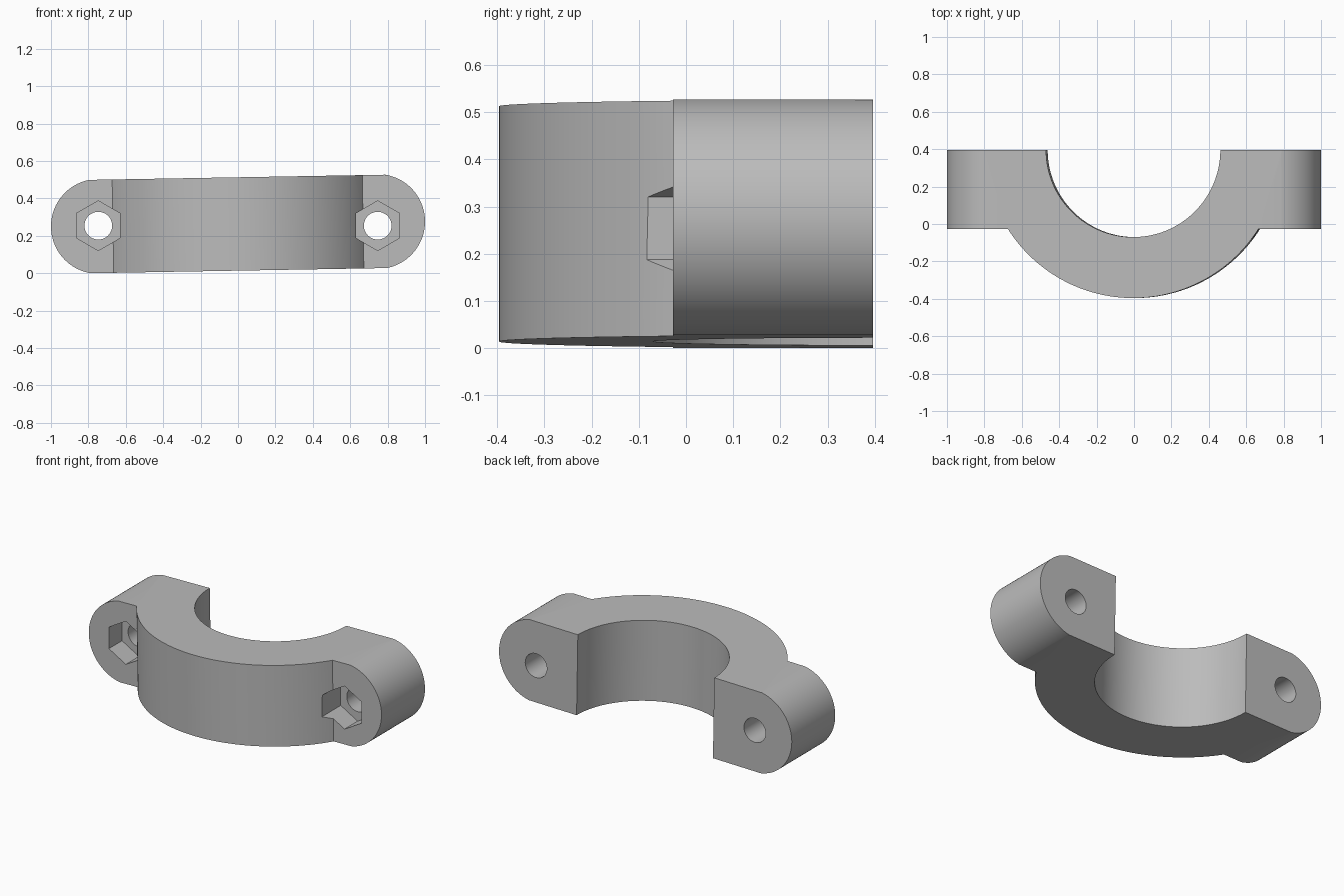
import bpy, bmesh, math
from mathutils import Matrix

if "Cube" in bpy.data.objects:
    bpy.data.objects.remove(bpy.data.objects["Cube"], do_unlink=True)

BACK, EAR_FRONT = 0.396, -0.028      # mating face and front face of the ears
HALF = 0.2495                        # half thickness of the clamp
OUTER, BORE = 0.792, 0.466
EAR_X, EAR_R = 0.7465, 0.2535
HOLE_X, HOLE_Z = 0.747, 0.254
TILT = Matrix.Translation((0, 0, 0.2632)) @ Matrix.Rotation(math.radians(-1), 4, 'Y')

grey = bpy.data.materials.new("plain grey")
grey.use_nodes = True
grey.diffuse_color = (0.5, 0.5, 0.5, 1)
grey.node_tree.nodes["Principled BSDF"].inputs["Base Color"].default_value = (0.5, 0.5, 0.5, 1)


def prism(name, outline, axis, start, end, matrix=Matrix()):
    """Extrude an outline along y (points are x, z) or z (points are x, y)."""
    def place(a, b):
        return (a, start, b) if axis == 'Y' else (a, b, start)
    bm = bmesh.new()
    face = bm.faces.new([bm.verts.new(place(a, b)) for a, b in outline])
    moved = bmesh.ops.extrude_face_region(bm, geom=[face])["geom"]
    step = (0, end - start, 0) if axis == 'Y' else (0, 0, end - start)
    bmesh.ops.translate(bm, vec=step, verts=[v for v in moved if isinstance(v, bmesh.types.BMVert)])
    bmesh.ops.recalc_face_normals(bm, faces=bm.faces)
    bm.transform(matrix)
    mesh = bpy.data.meshes.new(name)
    bm.to_mesh(mesh)
    bm.free()
    mesh.materials.append(grey)
    obj = bpy.data.objects.new(name, mesh)
    bpy.context.collection.objects.link(obj)
    return obj


def circle(cx, cy, r, count, first=0.0, sweep=2 * math.pi):
    closed = sweep > 6
    steps = count if closed else count - 1
    return [(cx + r * math.cos(first + sweep * i / steps),
             cy + r * math.sin(first + sweep * i / steps)) for i in range(count)]


def combine(target, tool, operation):
    mod = target.modifiers.new("combine", 'BOOLEAN')
    mod.operation, mod.solver, mod.object = operation, 'EXACT', tool
    bpy.ops.object.select_all(action='DESELECT')
    bpy.context.view_layer.objects.active = target
    target.select_set(True)
    bpy.ops.object.modifier_apply(modifier=mod.name)
    bpy.data.objects.remove(tool, do_unlink=True)


# Curved saddle, left oversize so the trim block gives clean faces
clamp = prism("half_clamp", circle(0, BACK, OUTER, 160), 'Z', -0.3, 0.3, TILT)

# Rounded bolt ears
for side in (1, -1):
    arc = circle(EAR_X, 0, EAR_R, 48, -math.pi / 2, math.pi)
    outline = [(side * x, z) for x, z in arc + [(0.3, EAR_R), (0.3, -EAR_R)]]
    combine(clamp, prism("ear", outline, 'Y', EAR_FRONT, 0.5, TILT), 'UNION')

# Trim to thickness and to the flat mating face
slab = [(-2, -HALF), (2, -HALF), (2, HALF), (-2, HALF)]
combine(clamp, prism("trim_block", slab, 'Y', -1, BACK, TILT), 'INTERSECT')

# Pipe bore
combine(clamp, prism("bore", circle(0, BACK, BORE, 128), 'Z', -0.5, 0.5, TILT), 'DIFFERENCE')

# Hexagonal nut pockets and bolt holes
for side in (1, -1):
    x = side * HOLE_X
    hexagon = circle(x, HOLE_Z, 0.133, 6, math.pi / 2)
    combine(clamp, prism("nut_pocket", hexagon, 'Y', -0.8, 0.1), 'DIFFERENCE')
    combine(clamp, prism("bolt_hole", circle(x, HOLE_Z, 0.074, 48), 'Y', -0.8, 0.8), 'DIFFERENCE')

bpy.ops.object.shade_smooth_by_angle(angle=math.radians(20))
